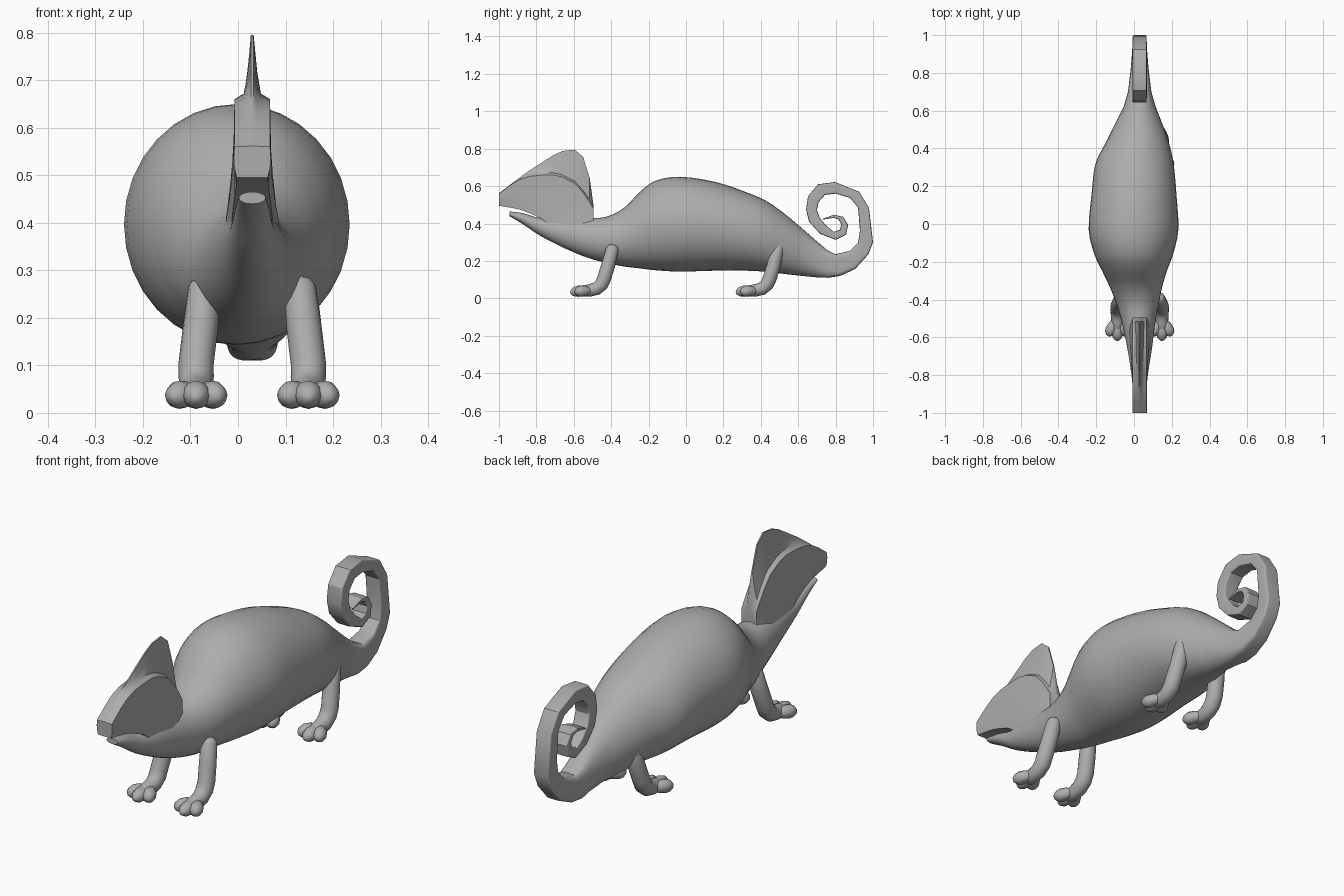
import bpy, bmesh, math
from mathutils import Vector

if "Cube" in bpy.data.objects:
    bpy.data.objects.remove(bpy.data.objects["Cube"])

CX = 0.03  # symmetry plane of head, tail and legs

grey = bpy.data.materials.new("plain grey")
grey.diffuse_color = (0.42, 0.42, 0.42, 1)
grey.use_nodes = True
grey.node_tree.nodes["Principled BSDF"].inputs["Base Color"].default_value = grey.diffuse_color


def make(name, rings, angle=35):
    """Skin a list of equal-length vertex rings and cap both ends."""
    bm = bmesh.new()
    vr = [[bm.verts.new(p) for p in r] for r in rings]
    n = len(rings[0])
    for a, b in zip(vr, vr[1:]):
        for i in range(n):
            j = (i + 1) % n
            bm.faces.new((a[i], a[j], b[j], b[i]))
    bm.faces.new(vr[0])
    bm.faces.new(vr[-1])
    bmesh.ops.recalc_face_normals(bm, faces=bm.faces)
    me = bpy.data.meshes.new(name)
    bm.to_mesh(me)
    bm.free()
    me.materials.append(grey)
    ob = bpy.data.objects.new(name, me)
    bpy.context.collection.objects.link(ob)
    bpy.ops.object.select_all(action='DESELECT')
    ob.select_set(True)
    bpy.context.view_layer.objects.active = ob
    bpy.ops.object.shade_smooth_by_angle(angle=math.radians(angle))
    return ob


def oval(top, bottom, xl, xr, e=2.0, n=32):
    """Superellipse ring spanning top to bottom (y, z) and xl to xr."""
    pts = []
    for i in range(n):
        a = 2 * math.pi * i / n
        c, s = math.cos(a), math.sin(a)
        u = math.copysign(abs(c) ** (2 / e), c)
        v = math.copysign(abs(s) ** (2 / e), s)
        pts.append(((xl + xr) / 2 + u * (xr - xl) / 2,
                    (top[0] + bottom[0]) / 2 + v * (top[0] - bottom[0]) / 2,
                    (top[1] + bottom[1]) / 2 + v * (top[1] - bottom[1]) / 2))
    return pts


def spline(rows, steps):
    """Catmull-Rom interpolation of rows of numbers."""
    out = []
    for k in range(len(rows) - 1):
        p = [rows[max(0, min(len(rows) - 1, k + d))] for d in (-1, 0, 1, 2)]
        for t in [i / steps for i in range(steps)]:
            out.append([0.5 * (2 * b + (c - a) * t + (2 * a - 5 * b + 4 * c - d) * t * t
                               + (3 * b - a - 3 * c + d) * t ** 3) for a, b, c, d in zip(*p)])
    return out + [list(rows[-1])]


# Body with lower jaw: y, top z, bottom z, left x, right x
body = [(-0.945, .465, .44, .002, .058), (-0.87, .455, .395, -.006, .066),
        (-0.78, .43, .335, -.016, .076), (-0.66, .43, .273, -.035, .095),
        (-0.54, .43, .222, -.06, .11), (-0.43, .435, .19, -.09, .13),
        (-0.33, .485, .17, -.13, .15), (-0.246, .57, .16, -.17, .175),
        (-0.16, .63, .15, -.21, .207), (-0.03, .65, .143, -.24, .235),
        (0.155, .623, .148, -.225, .225), (0.316, .57, .148, -.205, .21),
        (0.43, .52, .142, -.15, .185), (0.53, .45, .13, -.10, .15),
        (0.62, .375, .12, -.055, .115)]
rings = [oval((r[0], r[1]), (r[0], r[2]), r[3], r[4]) for r in spline(body, 3)]

# Curled tail: outer and inner edge (y, z), flat-sided section
outer = [(.70, .112), (.76, .11), (.825, .12), (.905, .157), (.975, .235), (1.0, .30),
         (.978, .485), (.925, .57), (.797, .622), (.706, .61), (.652, .545), (.642, .475),
         (.658, .41), (.717, .345), (.80, .313), (.856, .34), (.867, .393), (.84, .436),
         (.79, .447), (.73, .425)]
inner = [(.70, .305), (.755, .258), (.80, .236), (.877, .254), (.92, .297), (.93, .36),
         (.92, .485), (.877, .537), (.80, .56), (.743, .553), (.71, .516), (.70, .473),
         (.715, .43), (.75, .388), (.79, .356), (.823, .366), (.83, .397), (.815, .422),
         (.79, .43), (.732, .421)]
for k, (o, i) in enumerate(zip(outer, inner)):
    hw = max(.0375, .062 - .007 * k)
    rings.append(oval(i, o, CX - hw, CX + hw, min(10, 2.3 + 1.3 * k)))
make("body_and_tail", rings, 30)

# Head: y, lip z, lip half width, brow z, shelf half width, crest z
head = [(-1.0, .495, .036, .56, .02, .562), (-0.94, .485, .0375, .605, .018, .608),
        (-0.89, .475, .038, .635, .018, .645), (-0.835, .455, .041, .652, .018, .685),
        (-0.78, .43, .045, .658, .018, .72), (-0.71, .38, .05, .66, .018, .765),
        (-0.66, .34, .055, .648, .019, .788), (-0.595, .30, .062, .615, .02, .795),
        (-0.55, .28, .066, .565, .022, .757), (-0.515, .28, .066, .515, .024, .645),
        (-0.495, .28, .06, .48, .024, .50)]
rings = []
for y, lip, hb, brow, hs, crest in head:
    shelf = brow + min(.012, (crest - brow) * .3)
    low = lip + (brow - lip) * .3
    half = [(hb * .9, lip), (max(.0375, hb * .92), low), (.039, lip + (brow - lip) * .65),
            (.0375, brow), (hs, shelf), (hs * .55, shelf + (crest - shelf) * .45), (.003, crest)]
    full = half + [(-x, z) for x, z in reversed(half)]
    rings.append([(CX + x, y, z) for x, z in full])
make("head_with_crest", rings, 35)


def tube(name, path, n=16):
    """Round limb along (x, y, z, radius) points with rounded ends."""
    rings = []
    for k, p in enumerate(path):
        a, b = path[max(k - 1, 0)], path[min(k + 1, len(path) - 1)]
        d = Vector(b[:3]) - Vector(a[:3])
        side = d.cross(Vector((0, 0, 1))).cross(d) if abs(d.x) > abs(d.z) + abs(d.y) else Vector((1, 0, 0))
        side = (side - d * (side.dot(d) / d.length_squared)).normalized()
        up = d.normalized().cross(side)
        rings.append([Vector(p[:3]) + (side * math.cos(t) + up * math.sin(t)) * p[3]
                      for t in [2 * math.pi * i / n for i in range(n)]])
    return make(name, rings, 50)


# Four legs, each with three toes
for pos, dy, dz in (("front", 0, 0), ("hind", .885, .012)):
    for side, s in (("left", -1), ("right", 1)):
        fx = CX + s * .118
        tx = CX + s * .10
        mid = (fx + tx) / 2
        tube(f"{pos}_{side}_leg", [
            (tx, -.388 + dy, .287 + dz, .008), (tx, -.389 + dy, .281 + dz, .024),
            (tx, -.393 + dy, .265 + dz, .034), (mid, -.415 + dy, .18, .037),
            (fx, -.438 + dy, .105, .037), (fx, -.452 + dy, .075, .037),
            (fx, -.478 + dy, .052, .035), (fx, -.515 + dy, .042, .033),
            (fx, -.55 + dy, .04, .03), (fx, -.575 + dy, .038, .012)])
        for toe, o in (("inner", -s), ("middle", 0), ("outer", s)):
            bx, by = fx + o * .012, -.515 + dy
            ex, ey = fx + o * .05, (-.618 if o == 0 else -.592) + dy
            prof = ((0, .02, .04), (.3, .027, .04), (.6, .03, .038),
                    (.82, .025, .034), (.95, .014, .03), (1, .004, .028))
            tube(f"{pos}_{side}_{toe}_toe",
                 [(bx + (ex - bx) * t, by + (ey - by) * t, z, r) for t, r, z in prof], 12)
